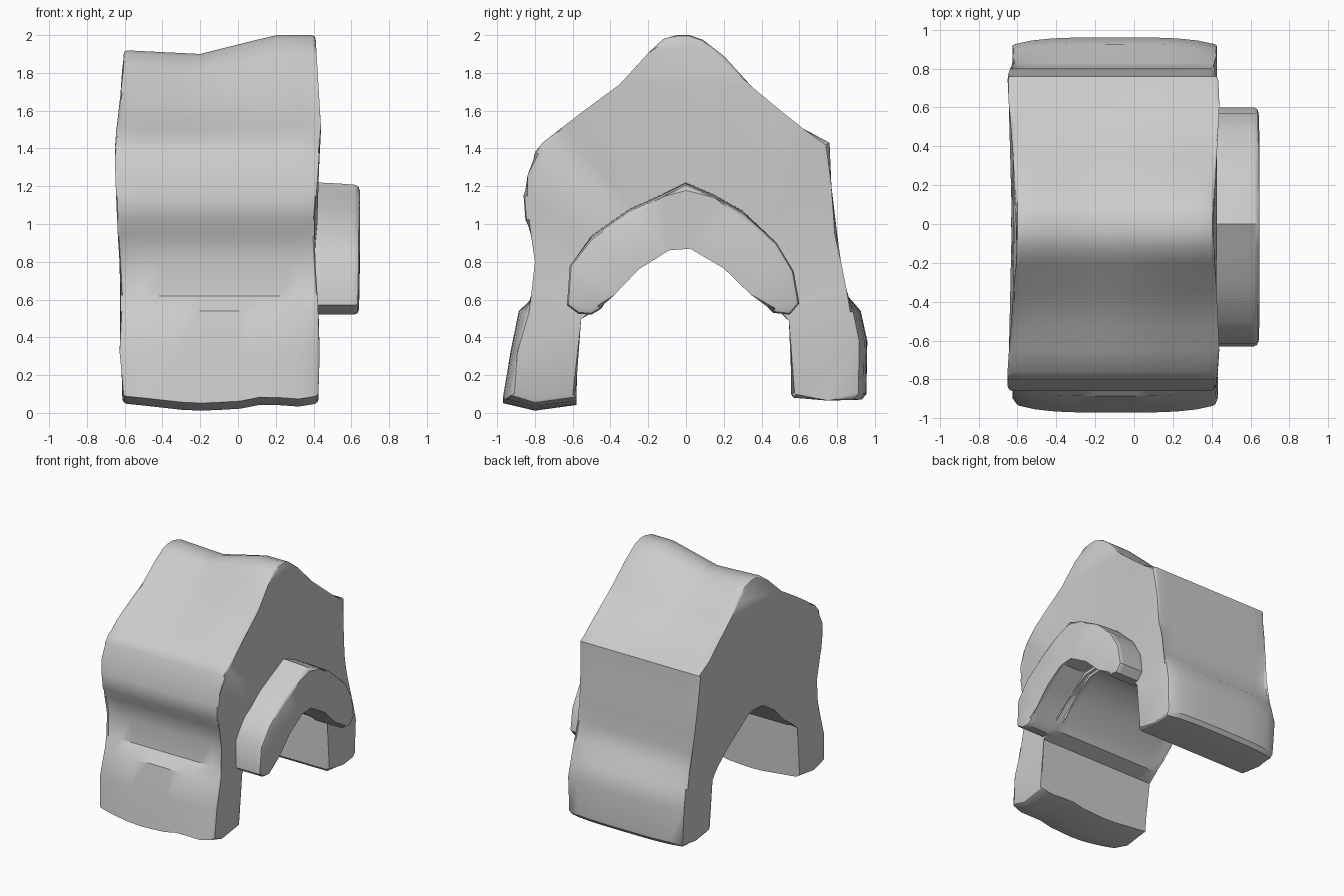
import bpy, bmesh

if "Cube" in bpy.data.objects:
    bpy.data.objects.remove(bpy.data.objects["Cube"])


def lerp(table, t):
    """Piecewise linear lookup in a list of (key, value) pairs."""
    if t <= table[0][0]:
        return table[0][1]
    for (a, va), (b, vb) in zip(table, table[1:]):
        if t <= b:
            return va + (vb - va) * (t - a) / (b - a)
    return table[-1][1]


def loft(name, profile, stations, place, bevel):
    """Sweep a y-z profile along x, with place() shaping every point."""
    bm = bmesh.new()
    rings = [[bm.verts.new(place(s, y, z)) for y, z in profile] for s in stations]
    n = len(profile)
    for r0, r1 in zip(rings, rings[1:]):
        for i in range(n):
            j = (i + 1) % n
            bm.faces.new((r0[i], r0[j], r1[j], r1[i]))
    caps = [bm.faces.new(rings[0]), bm.faces.new(rings[-1])]
    rim = list({e for f in caps for e in f.edges})
    bmesh.ops.bevel(bm, geom=rim, offset=bevel, segments=2, profile=0.5,
                    affect='EDGES', clamp_overlap=True)
    bmesh.ops.triangulate(bm, faces=[f for f in bm.faces if len(f.verts) > 4])
    bmesh.ops.recalc_face_normals(bm, faces=bm.faces[:])
    mesh = bpy.data.meshes.new(name)
    bm.to_mesh(mesh)
    bm.free()
    ob = bpy.data.objects.new(name, mesh)
    bpy.context.collection.objects.link(ob)
    bpy.ops.object.select_all(action='DESELECT')
    ob.select_set(True)
    bpy.context.view_layer.objects.active = ob
    bpy.ops.object.shade_smooth_by_angle(angle=0.6)
    return ob


# House body: gable roof, walls, flared feet and arched passage
body = [
    (-.80, 1.38), (-.76, 1.43), (-.65, 1.515), (-.52, 1.59), (-.35, 1.74),
    (-.2, 1.905), (-.12, 1.98), (-.05, 2.0), (.02, 2.0), (.09, 1.975),
    (.2, 1.89), (.35, 1.725), (.5, 1.575), (.62, 1.505), (.76, 1.43),
    (.77, 1.2), (.80, .95), (.80, .8), (.83, .65), (.925, .54),
    (.96, .38), (.955, .1), (.93, .07), (.75, .065), (.57, .08),
    (.555, .1), (.565, .5), (.48, .54), (.36, .66), (.2, .775),
    (.1, .85), (.03, .89), (-.1, .88), (-.25, .76), (-.4, .64),
    (-.46, .55), (-.575, .51), (-.58, .06), (-.8, .03), (-.97, .07),
    (-.93, .32), (-.885, .54), (-.80, .62), (-.78, .8), (-.80, .94),
    (-.85, 1.02), (-.86, 1.15), (-.82, 1.25)]
roof_sag = [(-.6, -.08), (-.2, -.1), (.2, 0), (.42, 0)]
foot_sag = [(-.6, .02), (-.24, -.02), (0, -.01), (.15, .02), (.3, 0), (.42, .02)]
left_side = [(.07, -.61), (.3, -.64), (.6, -.615), (1, -.64), (1.4, -.655), (1.9, -.605)]
right_side = [(.07, .425), (.4, .435), (.95, .40), (1.5, .44), (2, .41)]


def place_body(s, y, z):
    x0, x1 = lerp(left_side, z), lerp(right_side, z)
    x = x0 + (x1 - x0) * s
    if z > 1.43:
        z += lerp(roof_sag, x) * (z - 1.43) / .57
    if z < .09 and y < 0:
        z += lerp(foot_sag, x)
    if abs(y) > .88 and z < .6:
        y *= 1 - .04 * (2 * s - 1) ** 4
    return x, y, z


loft("house_body", body, [i / 10 for i in range(11)], place_body, .02)

# Raised arch moulding around the entrance
arch = [
    (-.63, .57), (-.615, .78), (-.5, .94), (-.3, 1.08), (-.12, 1.16),
    (0, 1.22), (.15, 1.155), (.3, 1.07), (.48, .9), (.57, .75),
    (.6, .58), (.55, .52), (.46, .53), (.36, .645), (.2, .765),
    (.03, .895), (-.1, .885), (-.25, .76), (-.4, .64), (-.45, .55),
    (-.5, .52), (-.57, .525)]


def place_arch(s, y, z):
    x = .36 + s * (.285 if z > .65 else .28)
    return x, y, z - .015 * s * s * (z > .9)


loft("arch_moulding", arch, [0, .3, .6, .85, 1], place_arch, .025)
